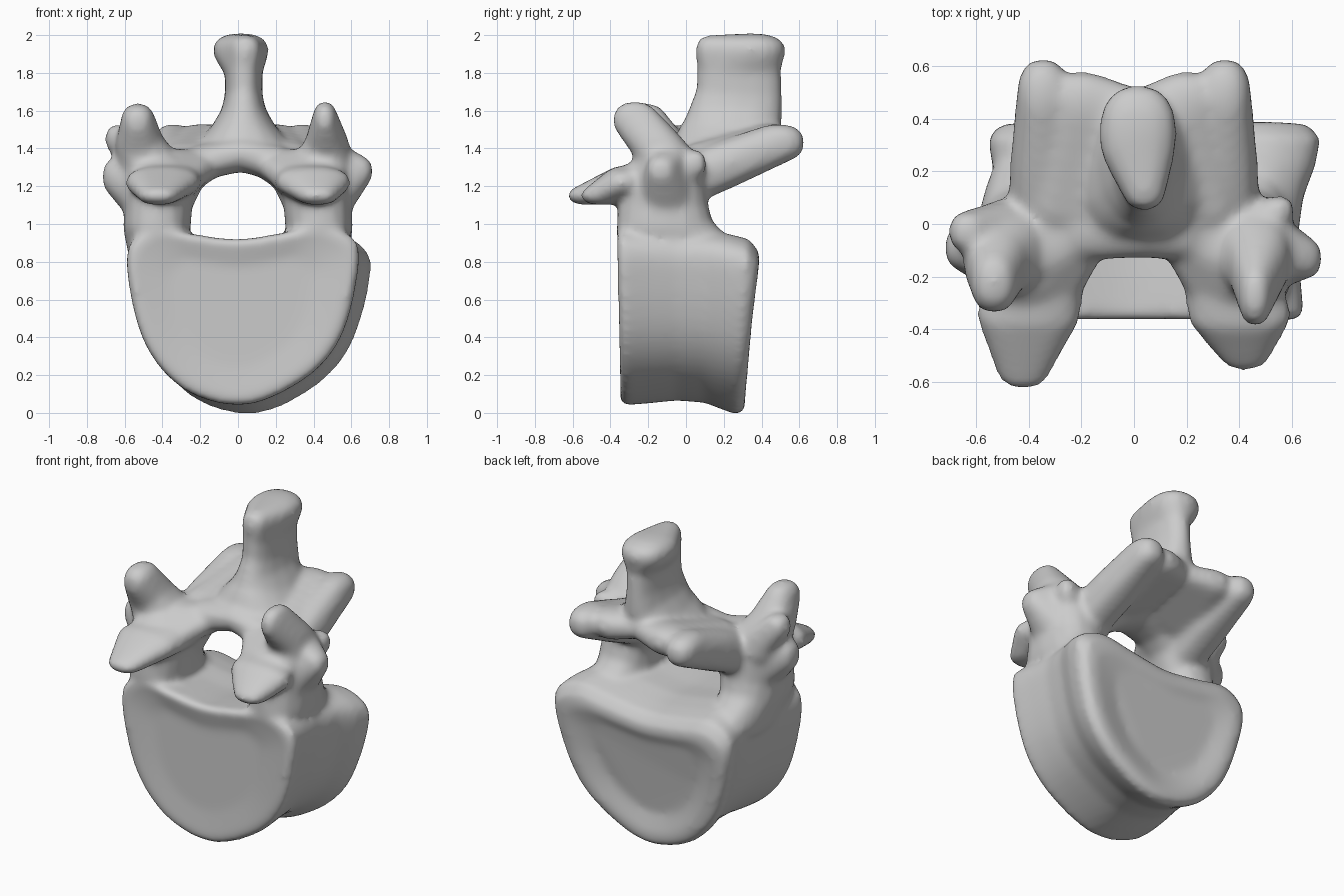
import bpy, bmesh, math
from mathutils import Vector

cube = bpy.data.objects.get("Cube")
if cube:
    bpy.data.objects.remove(cube, do_unlink=True)

bone = bpy.data.materials.new("bone_grey")
bone.use_nodes = True
GREY = (0.6, 0.6, 0.6, 1)
bone.diffuse_color = GREY
bone.node_tree.nodes["Principled BSDF"].inputs["Base Color"].default_value = GREY

bm = bmesh.new()


def blob_points(centre, radii, power=0.85):
    """Points of a slightly boxy ellipsoid."""
    pts = []
    for i in range(9):
        a = math.pi * i / 8
        for j in range(16):
            b = math.tau * j / 16
            d = (math.sin(a) * math.cos(b), math.sin(a) * math.sin(b), math.cos(a))
            pts.append(Vector([c + r * math.copysign(abs(k) ** power, k)
                               for c, r, k in zip(centre, radii, d)]))
    return pts


def hull(*blobs):
    """Closed skin wrapped around several blobs."""
    part = bmesh.new()
    for centre, radii in blobs:
        for p in blob_points(centre, radii):
            part.verts.new(p)
    bmesh.ops.remove_doubles(part, verts=part.verts, dist=0.002)
    res = bmesh.ops.convex_hull(part, input=part.verts)
    loose = {g for g in res["geom_interior"] + res["geom_unused"]
             if isinstance(g, bmesh.types.BMVert)}
    bmesh.ops.delete(part, geom=list(loose), context="VERTS")
    bmesh.ops.recalc_face_normals(part, faces=part.faces)
    copy = {v: bm.verts.new(v.co) for v in part.verts}
    for f in part.faces:
        bm.faces.new([copy[v] for v in f.verts])
    part.free()


def chain(*blobs):
    for a, b in zip(blobs, blobs[1:]):
        hull(a, b)


def closed_curve(points, steps=4):
    """Smooth closed curve through the points."""
    pts = [Vector(p) for p in points]
    n = len(pts)
    out = []
    for i in range(n):
        a, b, c, d = (pts[(i + k) % n] for k in (-1, 0, 1, 2))
        for s in range(steps):
            t = s / steps
            out.append(b + (c - a) * t / 2 + (a - b * 2.5 + c * 2 - d / 2) * t * t
                       + (b * 1.5 - c * 1.5 + d / 2 - a / 2) * t ** 3)
    return out


# Vertebral body: heart outline lofted from front to back, waisted, hollow ends
outline = closed_curve([(-.25, .95), (-.45, .98), (-.58, .88), (-.58, .68), (-.51, .4),
                        (-.38, .2), (-.2, .08), (.02, .04), (.22, .1), (.43, .24),
                        (.56, .43), (.63, .7), (.63, .9), (.47, .99), (.27, .96), (0, .92)])
# y, scale, shift in x, lowering of the top, lean with height
sections = [(-.335, .6, 0, 0, 0), (-.365, .94, 0, 0, -.02), (-.34, 1, 0, 0, -.02),
            (-.2, .98, 0, 0, 0), (-.05, .95, .01, 0, 0), (.1, .95, .03, 0, 0),
            (.22, .99, .05, .04, .04), (.32, 1.02, .05, .08, .07),
            (.37, .96, .05, .12, .08), (.375, .85, .05, .13, .08), (.345, .6, .04, .1, .08)]
rings = []
for y, s, dx, drop, lean in sections:
    ring = []
    for x, z in outline:
        top = max(0, z - .5) * 2
        height = .55 + (z - .55) * s - drop * top - .25 * max(0, y) * (1 - z) * .5
        ring.append(bm.verts.new((x * s + dx, y + lean * (z - .8), height)))
    rings.append(ring)
body = [bm.faces.new(rings[0]), bm.faces.new(rings[-1][::-1])]
for a, b in zip(rings, rings[1:]):
    for i in range(len(a)):
        j = (i + 1) % len(a)
        body.append(bm.faces.new((a[i], b[i], b[j], a[j])))
bmesh.ops.recalc_face_normals(bm, faces=body)

for s in (-1, 1):
    # Pedicle beside the canal, spreading into the body
    chain(((s * .43, -.02, .84), (.15, .3, .12)),
          ((s * .43, -.11, .98), (.18, .26, .1)),
          ((s * .42, -.12, 1.1), (.18, .24, .1)),
          ((s * .42, -.11, 1.27), (.19, .21, .11)))
    # Lamina arching over the canal
    chain(((s * .38, -.05, 1.14), (.15, .15, .12)),
          ((s * .3, -.03, 1.26), (.13, .15, .1)),
          ((s * .18, 0, 1.33), (.12, .14, .09)),
          ((.02, .03, 1.37), (.1, .16, .09)))
    # Rear joint lobe
    chain(((s * .35, .0, 1.23), (.13, .13, .13)),
          ((s * .34, .24, 1.33), (.13, .14, .12)),
          ((s * .345, .49, 1.43), (.1, .14, .1)))
    # Web between the rear lobe and the spinous root
    hull(((.02, .1, 1.38), (.1, .16, .06)), ((s * .3, .1, 1.33), (.1, .14, .1)),
         ((.02, .4, 1.45), (.08, .11, .07)), ((s * .2, .46, 1.44), (.12, .12, .09)))

# Front joint lobes, left and right differ slightly in length
for s, tip in ((-1, -.52), (1, -.45)):
    hull(((s * .34, -.14, 1.24), (.16, .13, .1)),
         ((s * .4, -.34, 1.22), (.2, .1, .085)),
         ((s * .42, tip, 1.15), (.11, .11, .05)))
    hull(((s * .18, -.02, 1.32), (.1, .1, .07)), ((s * .36, -.1, 1.3), (.13, .13, .1)),
         ((s * .31, -.28, 1.22), (.09, .08, .07)))

# Upward knobs and side knobs
chain(((-.46, -.08, 1.28), (.18, .18, .11)),
      ((-.52, -.14, 1.42), (.13, .14, .1)),
      ((-.53, -.22, 1.54), (.09, .12, .1)))
hull(((-.5, -.02, 1.3), (.1, .11, .12)), ((-.63, -.03, 1.45), (.075, .08, .08)))
hull(((-.48, -.1, 1.15), (.12, .17, .17)), ((-.64, -.09, 1.25), (.08, .09, .1)))
chain(((.45, -.08, 1.28), (.17, .18, .11)),
      ((.47, -.15, 1.41), (.12, .14, .1)),
      ((.46, -.27, 1.55), (.065, .12, .1)))
hull(((.48, -.1, 1.17), (.13, .16, .18)), ((.54, -.1, 1.32), (.09, .11, .09)),
     ((.645, -.13, 1.28), (.07, .08, .08)))
hull(((.47, -.02, 1.27), (.1, .1, .13)), ((.55, .05, 1.32), (.06, .06, .07)))

# Spinous process: flared root, thin blade, teardrop cap
hull(((.03, .2, 1.42), (.25, .28, .06)), ((.03, .22, 1.5), (.16, .26, .08)))
hull(((.03, .24, 1.47), (.19, .27, .08)), ((.03, .25, 1.58), (.12, .25, .08)))
hull(((.03, .25, 1.55), (.13, .26, .08)), ((.03, .275, 1.68), (.1, .235, .08)))
hull(((.03, .28, 1.64), (.1, .23, .08)), ((.03, .28, 1.82), (.1, .225, .06)))
hull(((.03, .28, 1.8), (.1, .22, .04)), ((.04, .13, 1.92), (.08, .08, .08)),
     ((.015, .345, 1.92), (.15, .185, .09)))

mesh = bpy.data.meshes.new("vertebra")
bm.to_mesh(mesh)
bm.free()
mesh.materials.append(bone)
vertebra = bpy.data.objects.new("vertebra", mesh)
bpy.context.collection.objects.link(vertebra)

# Fuse all parts into one soft surface
fuse = vertebra.modifiers.new("fuse", "REMESH")
fuse.mode = "VOXEL"
fuse.voxel_size = 0.018
fuse.use_smooth_shade = True
soften = vertebra.modifiers.new("soften", "SMOOTH")
soften.factor = 0.5
soften.iterations = 14

bpy.context.view_layer.objects.active = vertebra
vertebra.select_set(True)
for name in ("fuse", "soften"):
    bpy.ops.object.modifier_apply(modifier=name)
bpy.ops.object.shade_smooth()
